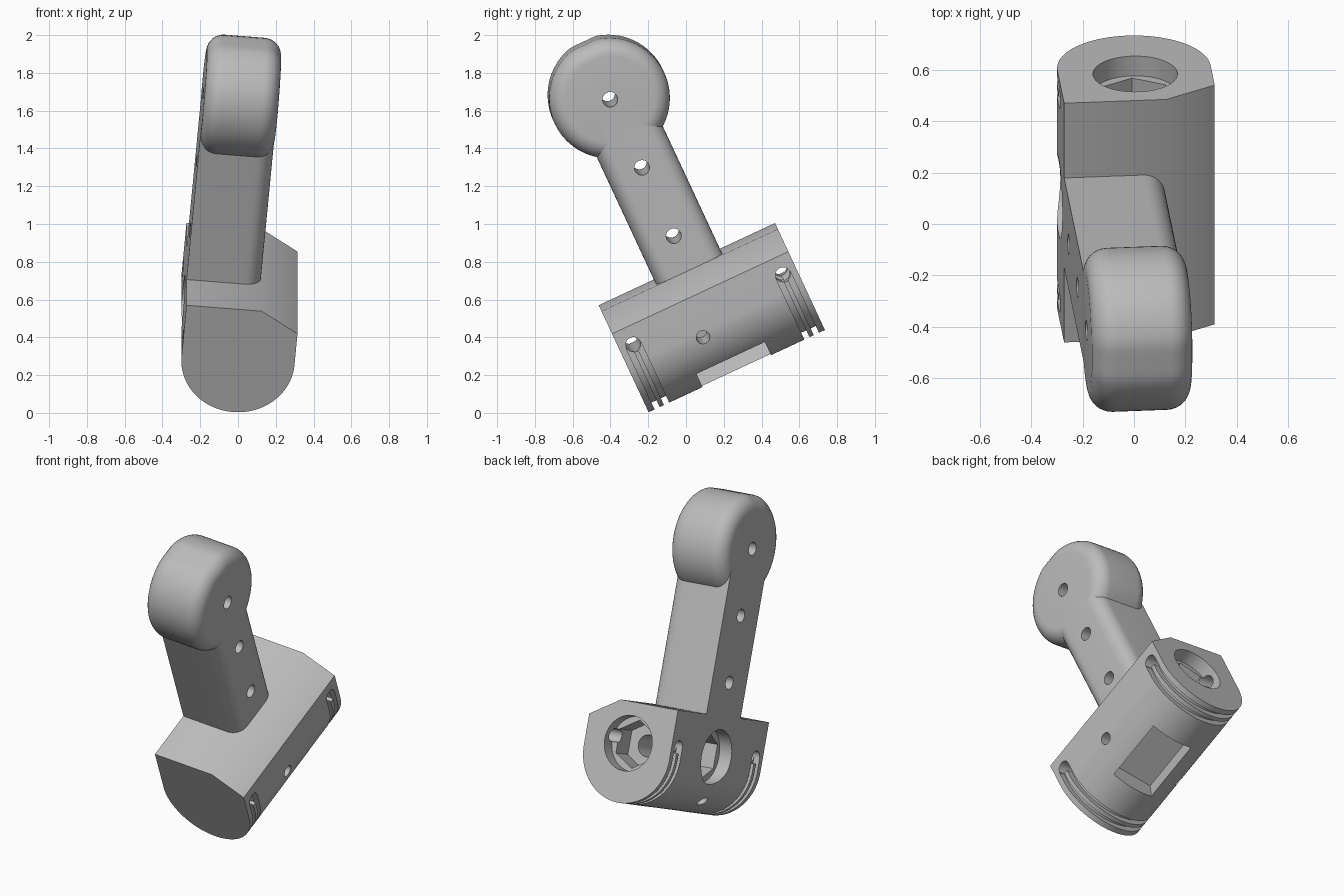
import bpy, bmesh
from math import sin, cos, pi, radians
from mathutils import Matrix, Vector

if "Cube" in bpy.data.objects:
    bpy.data.objects.remove(bpy.data.objects["Cube"])

# Everything is modelled upright (x width, y along body, z up), then posed
POSE = (Matrix.Translation((0, 0.142, 0.493))
        @ Matrix.Rotation(radians(25), 4, 'X') @ Matrix.Rotation(radians(5), 4, 'Y'))
ALONG = Matrix.Identity(4)
ACROSS = Matrix.Rotation(radians(90), 4, 'Z')

grey = bpy.data.materials.new("plain grey")
grey.use_nodes = True
COLOUR = (0.5, 0.5, 0.5, 1)
grey.diffuse_color = COLOUR
grey.node_tree.nodes["Principled BSDF"].inputs["Base Color"].default_value = COLOUR

R, HALF = 0.3, 0.515      # body radius and half length
BORE_Z = 0.055


def arc(radius, start, end, steps, x=0, z=0):
    angles = [radians(start + (end - start) * i / steps) for i in range(steps + 1)]
    return [(x + radius * cos(a), z + radius * sin(a)) for a in angles]


def circle(radius, x=0, z=0, sides=48, start=0):
    return arc(radius, start, start + 360, sides, x, z)[:-1]


def prism(name, points, y0, y1, turn=ALONG, bevel=0, pick=None):
    """Extrude an x-z outline along y, then turn it; optionally round picked edges."""
    bm = bmesh.new()
    near = bm.faces.new([bm.verts.new((x, y0, z)) for x, z in points])
    new = bmesh.ops.extrude_face_region(bm, geom=[near])["geom"]
    bmesh.ops.translate(bm, vec=(0, y1 - y0, 0),
                        verts=[v for v in new if isinstance(v, bmesh.types.BMVert)])
    bm.transform(turn)
    bmesh.ops.recalc_face_normals(bm, faces=bm.faces)
    if bevel:
        bmesh.ops.bevel(bm, geom=[e for e in bm.edges if pick(e)], offset=bevel,
                        segments=8, profile=0.5, affect='EDGES')
    mesh = bpy.data.meshes.new(name)
    bm.to_mesh(mesh)
    bm.free()
    mesh.materials.append(grey)
    obj = bpy.data.objects.new(name, mesh)
    bpy.context.collection.objects.link(obj)
    obj.matrix_world = POSE
    return obj


def carve(target, cutters):
    bpy.context.view_layer.update()
    bpy.context.view_layer.objects.active = target
    for cutter in cutters:
        cutter.hide_render = True
        mod = target.modifiers.new("cut", 'BOOLEAN')
        mod.operation, mod.solver, mod.object = 'DIFFERENCE', 'EXACT', cutter
        bpy.ops.object.modifier_apply(modifier=mod.name)
        bpy.data.objects.remove(cutter)


# Body: round underneath, flat on top, one chamfered shoulder
outline = arc(R, 0, -180, 48) + [(-R, R), (0.10, R), (R, 0.185)]
body = prism("body", outline, -HALF, HALF)
cuts = []


# Stepped sockets: round counterbore, hexagonal nut pocket, bolt hole
def socket(face, turn):
    cuts.append(prism("counterbore", circle(0.165, z=BORE_Z), face - 0.085, face + 0.1, turn))
    cuts.append(prism("nut_pocket", circle(0.144, z=BORE_Z, sides=6, start=30),
                      face - 0.22, face - 0.05, turn))


for turn, face in ((ALONG, HALF), (Matrix.Rotation(pi, 4, 'Z'), HALF), (ACROSS, R)):
    socket(face, turn)
cuts.append(prism("long_bolt_hole", circle(0.065, z=BORE_Z), -0.4, 0.4))
cuts.append(prism("side_bolt_hole", circle(0.06, z=BORE_Z), 0, 0.2, ACROSS))

# Twin strap grooves around each end, with a cross hole at their tops
TOP = 0.085
groove = ([(0.36, TOP)] + arc(0.36, 0, -180, 48) + [(-0.36, TOP), (-0.26, TOP)]
          + arc(0.26, -180, 0, 48) + [(0.26, TOP)])
for side in (-1, 1):
    for u in (0.41, 0.465):
        cuts.append(prism("strap_groove", groove, side * u - 0.015, side * u + 0.015))
    cuts.append(prism("strap_hole", circle(0.04, x=side * 0.437, z=TOP), -0.5, 0.5, ACROSS))

# Underside window and the two radial screw holes beside it
window = [(0.15, -0.136), (0.4, -0.136), (0.4, 0.136), (0.15, 0.136)]
cuts.append(prism("window", window, -0.2, 0.2, Matrix.Rotation(radians(70), 4, 'Y')))
for angle in (7, 133):
    radial = Matrix.Rotation(radians(angle), 4, 'Y') @ Matrix.Rotation(-pi / 2, 4, 'Z')
    cuts.append(prism("screw_hole", circle(0.036, x=0.086), 0.12, 0.4, radial))
carve(body, cuts)

# Arm: flush with the body on one side, rounded along the other
LEFT, RIGHT, ARM = -0.3, 0.095, 0.193
arm = prism("arm", [(-ARM, 0.28), (ARM, 0.28), (ARM, 1.2), (-ARM, 1.2)], -RIGHT, -LEFT, ACROSS,
            0.085, lambda e: all(v.co.x > 0 for v in e.verts)
            and abs(e.verts[0].co.z - e.verts[1].co.z) > 0.5)
carve(arm, [prism("arm_hole", circle(0.04, z=z), -0.5, 0.5, ACROSS) for z in (0.5, 0.9)])

# Head: thick disc with rounded rims and a small flat on its crown
disc = [(x, min(z, 1.612)) for x, z in circle(0.32, z=1.3, sides=72)]
head = prism("head", disc, -RIGHT, -LEFT, ACROSS, 0.09,
             lambda e: abs(e.verts[0].co.x - e.verts[1].co.x) < 0.01)
carve(head, [prism("head_hole", circle(0.04, z=1.3), -0.5, 0.5, ACROSS)])

# Smooth curved faces while keeping crisp edges
bpy.ops.object.select_all(action='DESELECT')
for part in (body, arm, head):
    part.select_set(True)
bpy.context.view_layer.objects.active = body
bpy.ops.object.shade_smooth_by_angle(angle=radians(30))
